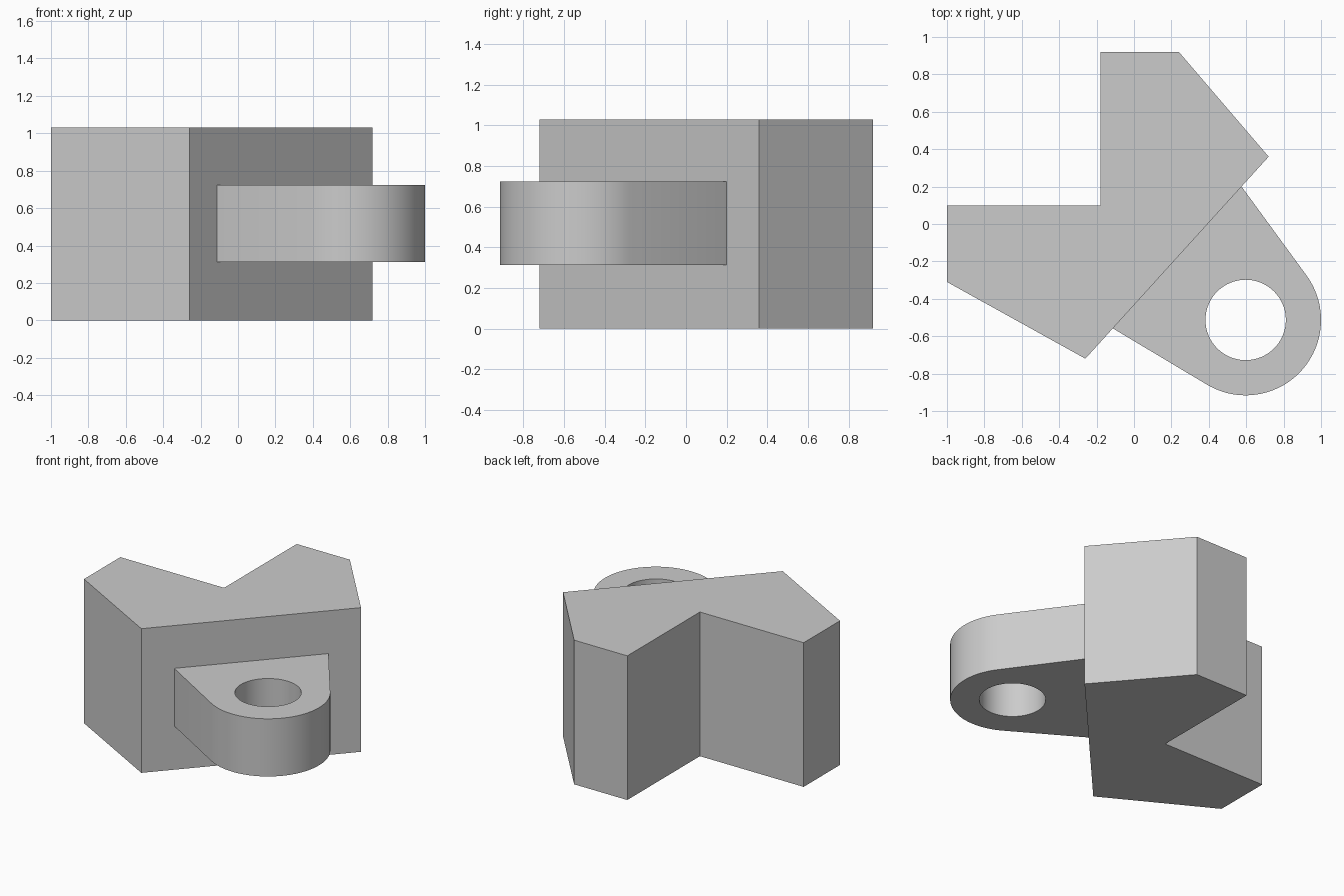
import bpy, bmesh, math
from mathutils import Vector

cube = bpy.data.objects.get("Cube")
if cube:
    bpy.data.objects.remove(cube, do_unlink=True)

# Single plain grey
GREY = (0.6, 0.6, 0.6, 1)
grey = bpy.data.materials.new("plain grey")
grey.use_nodes = True
grey.diffuse_color = GREY
grey.node_tree.nodes["Principled BSDF"].inputs["Base Color"].default_value = GREY


def arc(center, radius, start, end, steps):
    """Points along an arc, both ends included."""
    angles = [start + (end - start) * i / steps for i in range(steps + 1)]
    return [center + radius * Vector((math.cos(a), math.sin(a))) for a in angles]


def prism(name, loops, bottom, top):
    """Extrude an outline, with any further loops as holes."""
    bm = bmesh.new()
    edges = []
    for loop in loops:
        verts = [bm.verts.new((p[0], p[1], bottom)) for p in loop]
        edges += [bm.edges.new((v, verts[i - 1])) for i, v in enumerate(verts)]
    bmesh.ops.triangle_fill(bm, edges=edges, use_beauty=True)
    extruded = bmesh.ops.extrude_face_region(bm, geom=bm.faces[:], use_keep_orig=True)
    moved = [g for g in extruded["geom"] if isinstance(g, bmesh.types.BMVert)]
    bmesh.ops.translate(bm, verts=moved, vec=(0, 0, top - bottom))
    bmesh.ops.recalc_face_normals(bm, faces=bm.faces[:])
    mesh = bpy.data.meshes.new(name)
    bm.to_mesh(mesh)
    bm.free()
    mesh.materials.append(grey)
    obj = bpy.data.objects.new(name, mesh)
    bpy.context.collection.objects.link(obj)
    return obj


# Notched block
block = [(-1, 0.10), (-1, -0.31), (-0.26, -0.72), (0.72, 0.36),
         (0.24, 0.92), (-0.18, 0.92), (-0.18, 0.10)]
prism("notched_block", [block], 0, 1.03)

# Rounded lug: straight sides run tangent into the round end
center, radius, hole_radius = Vector((0.597, -0.513)), 0.403, 0.215
low, high = Vector((-0.11, -0.56)), Vector((0.575, 0.20))


def tangent_angle(point, side):
    d = point - center
    return math.atan2(d.y, d.x) + side * math.acos(radius / d.length)


start = tangent_angle(low, 1) % math.tau - math.tau
end = tangent_angle(high, -1)
inset = Vector((-0.74, 0.67)) * 0.01
outline = [low, *arc(center, radius, start, end, 48), high, high + inset, low + inset]
hole = arc(center, hole_radius, 0, math.tau, 64)[:-1]
lug = prism("pierced_lug", [outline, hole], 0.312, 0.724)

# Smooth the curved walls, keep the rims sharp
bpy.ops.object.select_all(action="DESELECT")
lug.select_set(True)
bpy.context.view_layer.objects.active = lug
bpy.ops.object.shade_smooth_by_angle(angle=math.radians(30))
